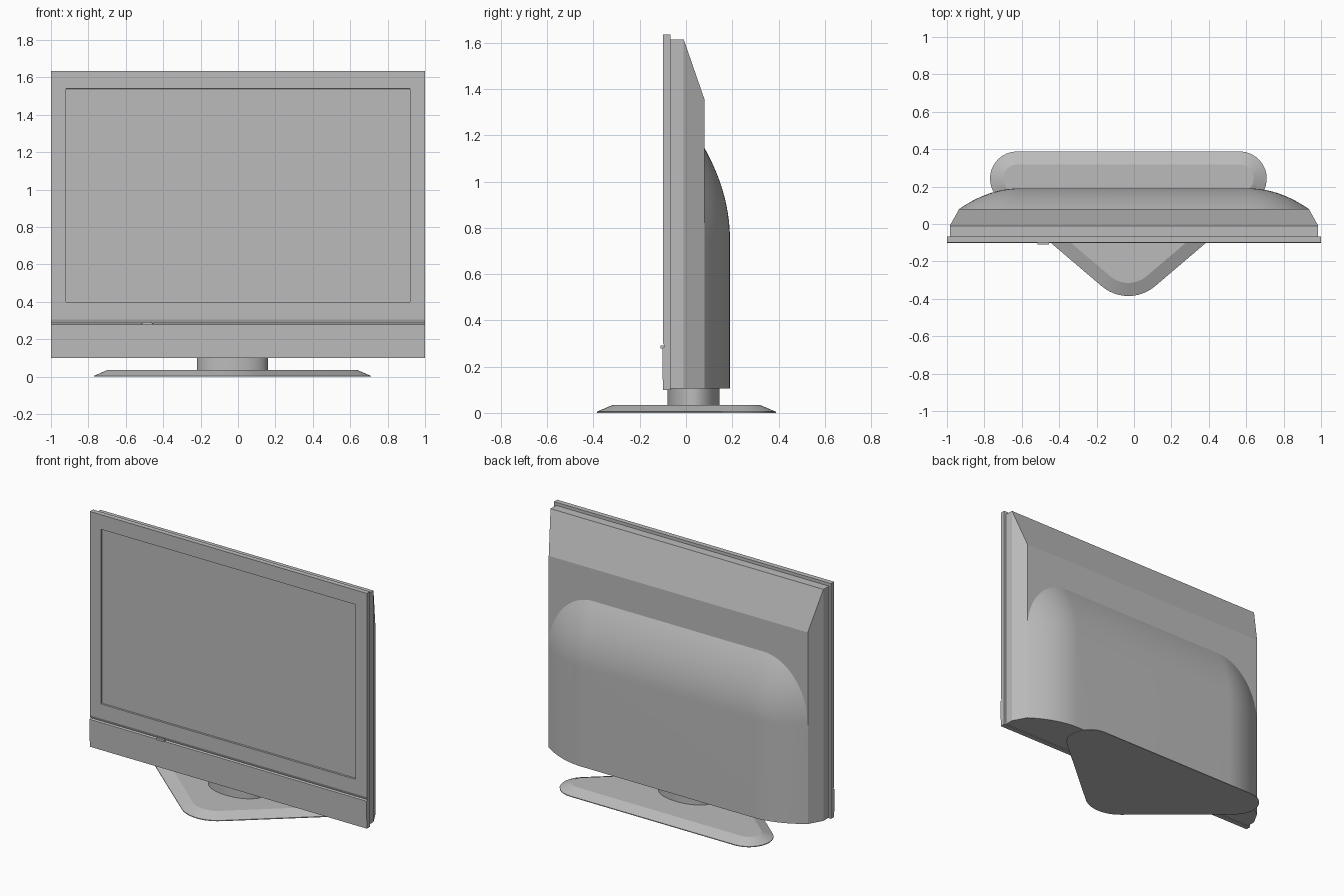
import bpy
import bmesh
from math import pi, cos, sin, atan2, acos, radians, hypot

cube = bpy.data.objects.get("Cube")
if cube:
    bpy.data.objects.remove(cube, do_unlink=True)

# The single grey plastic
grey = bpy.data.materials.new("grey_plastic")
grey.use_nodes = True
colour = (0.5, 0.5, 0.5, 1)
grey.diffuse_color = colour
grey.node_tree.nodes["Principled BSDF"].inputs["Base Color"].default_value = colour


def finish(name, bm, smooth=None):
    bmesh.ops.recalc_face_normals(bm, faces=bm.faces)
    mesh = bpy.data.meshes.new(name)
    bm.to_mesh(mesh)
    bm.free()
    mesh.materials.append(grey)
    obj = bpy.data.objects.new(name, mesh)
    bpy.context.collection.objects.link(obj)
    if smooth:
        bpy.ops.object.select_all(action='DESELECT')
        obj.select_set(True)
        bpy.context.view_layer.objects.active = obj
        bpy.ops.object.shade_smooth_by_angle(angle=radians(smooth))
    return obj


def loft(rings):
    """Skin closed rings of equal length and cap both ends."""
    bm = bmesh.new()
    loops = [[bm.verts.new(p) for p in ring] for ring in rings]
    n = len(loops[0])
    for a, b in zip(loops, loops[1:]):
        for i in range(n):
            j = (i + 1) % n
            bm.faces.new((a[i], a[j], b[j], b[i]))
    bm.faces.new(loops[0])
    bm.faces.new(loops[-1])
    bmesh.ops.remove_doubles(bm, verts=bm.verts, dist=0.0001)
    return bm


# Front panel: side profile with a shallow crease, swept across the width
profile = [(-0.1, 0.1), (-0.102, 0.28), (-0.093, 0.286), (-0.1, 0.305),
           (-0.1, 1.635), (-0.067, 1.635), (-0.067, 0.1)]
bm = loft([[(x, y, z) for y, z in profile] for x in (-1, 1)])


def cut(co, normal):
    geom = bm.verts[:] + bm.edges[:] + bm.faces[:]
    bmesh.ops.bisect_plane(bm, geom=geom, plane_co=co, plane_no=normal)


# Recessed screen
for x in (-0.92, 0.92):
    cut((x, 0, 0), (1, 0, 0))
for z in (0.4, 1.54):
    cut((0, 0, z), (0, 0, 1))
bmesh.ops.recalc_face_normals(bm, faces=bm.faces)
screen = []
for f in bm.faces:
    c = f.calc_center_median()
    if f.normal.y < -0.9 and abs(c.x) < 0.9 and 0.4 < c.z < 1.54:
        screen.append(f)
bmesh.ops.inset_individual(bm, faces=screen, thickness=0.001, depth=-0.012)
finish("front_panel", bm)

# Rear shell with chamfered top and sides
sections = [(-0.067, 0.985, 1.615), (-0.01, 0.985, 1.615), (0.08, 0.935, 1.355)]
finish("rear_shell", loft([[(-w, y, 0.105), (w, y, 0.105), (w, y, top), (-w, y, top)]
                           for y, w, top in sections]))


# Domed back housing: arched rings that shrink toward the flat rear face
def arch(t, steps=20):
    y = 0.19 - 0.11 * t * t
    half = [(0.615 + 0.32 * t * cos(a), 0.75 + 0.395 * t * sin(a))
            for a in (i * pi / 2 / steps for i in range(steps + 1))]
    right = [(0.615 + 0.32 * t, 0.105)] + half
    left = [(-x, z) for x, z in reversed(right)]
    return [(x, y, z) for x, z in right + left]


finish("back_housing", loft([arch(i / 14) for i in range(14, -1, -1)]), 30)

# Stand base: rounded triangle around three corner circles, with a sloping rim
STAND_X = -0.03
SIDE_X, SIDE_Y, TIP_Y = 0.595, 0.243, -0.165


def arc(cx, cy, r, start, end, z, steps=12):
    return [(STAND_X + cx + r * cos(a), cy + r * sin(a), z)
            for a in (start + (end - start) * i / steps for i in range(steps + 1))]


def base_ring(shrink, z):
    tip_r, side_r = 0.22 - shrink, 0.145 - shrink
    dx, dy = SIDE_X, SIDE_Y - TIP_Y
    tangent = atan2(dy, dx) - acos((tip_r - side_r) / hypot(dx, dy))
    return (arc(0, TIP_Y, tip_r, -pi - tangent, tangent, z)
            + arc(SIDE_X, SIDE_Y, side_r, tangent, pi / 2, z)
            + arc(-SIDE_X, SIDE_Y, side_r, pi / 2, pi - tangent, z))


finish("stand_base", loft([base_ring(0, 0), base_ring(0, 0.005),
                           base_ring(0.07, 0.035)]), 20)

# Oval stand neck
finish("stand_neck", loft([[(STAND_X + 0.19 * cos(a), 0.032 + 0.113 * sin(a), z)
                            for a in (2 * pi * i / 48 for i in range(48))]
                           for z in (0.03, 0.11)]), 30)

# Small button on the crease
bm = bmesh.new()
bmesh.ops.create_cube(bm, size=1)
bmesh.ops.scale(bm, vec=(0.06, 0.02, 0.014), verts=bm.verts)
bmesh.ops.translate(bm, vec=(-0.485, -0.1, 0.285), verts=bm.verts)
upright = [e for e in bm.edges if abs(e.verts[0].co.y - e.verts[1].co.y) > 0.01]
bmesh.ops.bevel(bm, geom=upright, offset=0.004, segments=2, affect='EDGES')
finish("power_button", bm)
